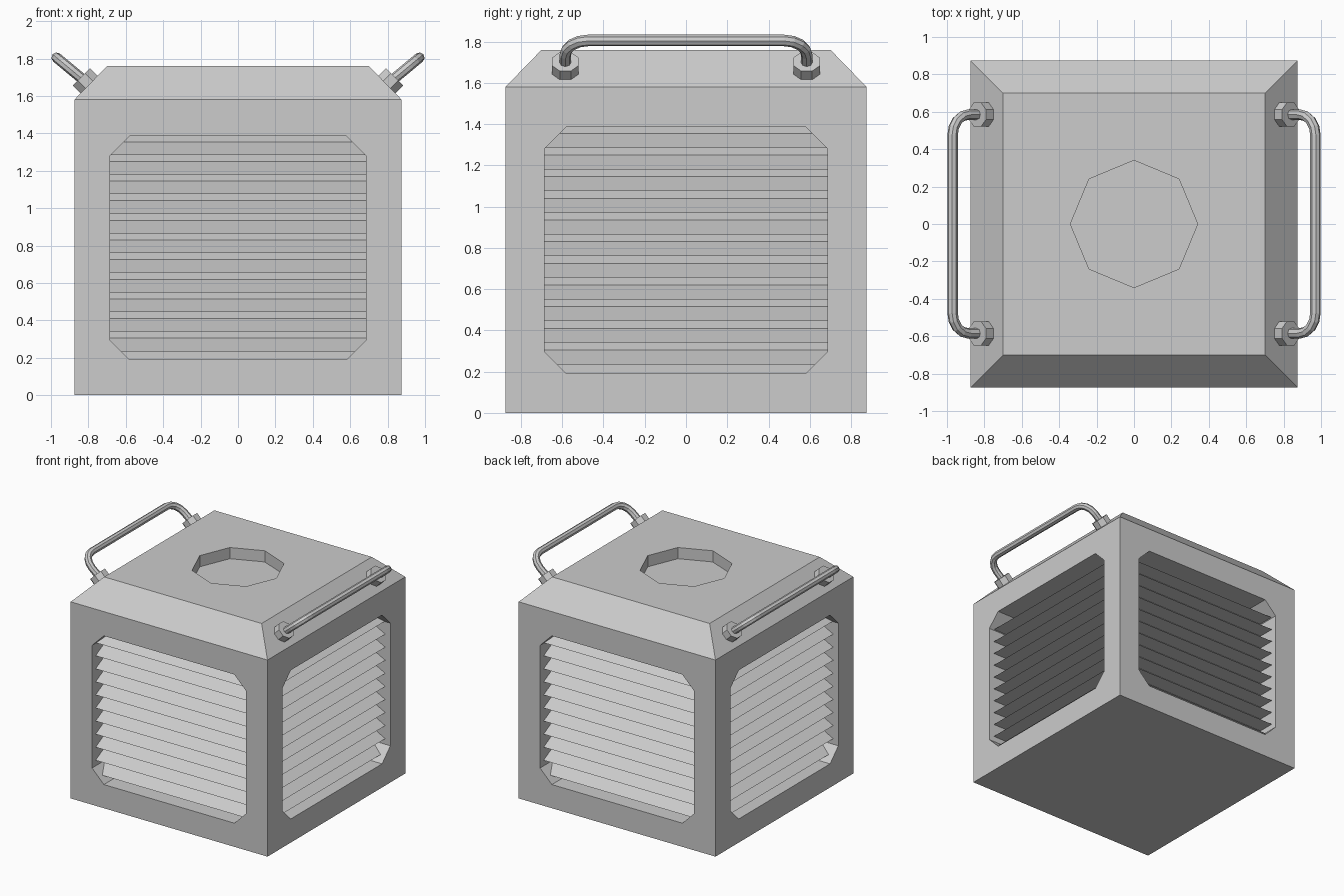
import bpy
import bmesh
from math import cos, sin, pi
from mathutils import Matrix, Vector

cube = bpy.data.objects.get("Cube")
if cube:
    bpy.data.objects.remove(cube, do_unlink=True)

# One plain metal colour
metal = bpy.data.materials.new("light grey metal")
metal.use_nodes = True
grey = (0.604, 0.604, 0.604, 1)
metal.diffuse_color = grey
metal.node_tree.nodes["Principled BSDF"].inputs["Base Color"].default_value = grey

HALF, SHOULDER, TOP, TOP_HALF = 0.875, 1.58, 1.76, 0.70
OPEN_HALF, OPEN_LOW, OPEN_HIGH, CHAMFER = 0.685, 0.19, 1.385, 0.105
DEPTH, TIP = 0.18, 0.045


def new_object(name, bm):
    bmesh.ops.recalc_face_normals(bm, faces=bm.faces)
    mesh = bpy.data.meshes.new(name)
    bm.to_mesh(mesh)
    bm.free()
    mesh.materials.append(metal)
    obj = bpy.data.objects.new(name, mesh)
    bpy.context.collection.objects.link(obj)
    return obj


def add_loft(bm, *rings):
    """Skin matching rings of points and cap both ends."""
    loops = [[bm.verts.new(p) for p in ring] for ring in rings]
    for a, b in zip(loops, loops[1:]):
        for i in range(len(a)):
            j = (i + 1) % len(a)
            bm.faces.new((a[i], a[j], b[j], b[i]))
    bm.faces.new(loops[0])
    bm.faces.new(loops[-1])


def square(h, z):
    return [(-h, -h, z), (h, -h, z), (h, h, z), (-h, h, z)]


def octagon(r, z):
    return [(r * cos(i * pi / 4), r * sin(i * pi / 4), z) for i in range(8)]


def opening(y):
    w, lo, hi, c = OPEN_HALF, OPEN_LOW, OPEN_HIGH, CHAMFER
    outline = [(-w + c, lo), (w - c, lo), (w, lo + c), (w, hi - c),
               (w - c, hi), (-w + c, hi), (-w, hi - c), (-w, lo + c)]
    return [(x, y, z) for x, z in outline]


# Casing with sloped shoulders
bm = bmesh.new()
add_loft(bm, square(HALF, 0), square(HALF, SHOULDER), square(TOP_HALF, TOP))
casing = new_object("casing", bm)

# Cutters for the four vent openings and the top well
cutters = []
for k in range(4):
    bm = bmesh.new()
    add_loft(bm, opening(-HALF - 0.1), opening(-HALF + DEPTH))
    bm.transform(Matrix.Rotation(k * pi / 2, 4, "Z"))
    cutters.append(new_object("vent_cutter", bm))
bm = bmesh.new()
add_loft(bm, octagon(0.34, TOP - 0.09), octagon(0.34, TOP + 0.1))
cutters.append(new_object("well_cutter", bm))

for cutter in cutters:
    cutter.hide_render = True
    mod = casing.modifiers.new("cut", "BOOLEAN")
    mod.operation = "DIFFERENCE"
    mod.solver = "EXACT"
    mod.object = cutter
bpy.context.view_layer.update()
graph = bpy.context.evaluated_depsgraph_get()
cut_mesh = bpy.data.meshes.new_from_object(casing.evaluated_get(graph))
casing.modifiers.clear()
casing.data = cut_mesh
for cutter in cutters:
    bpy.data.objects.remove(cutter, do_unlink=True)

# Louvre slats, wedge shaped, on all four sides
for k, side in enumerate(("front", "left", "back", "right")):
    bm = bmesh.new()
    for i in range(11):
        z = 1.285 - i * 0.105
        wedge = [(-HALF + TIP, z), (-HALF + DEPTH, z), (-HALF + DEPTH, z + 0.07)]
        add_loft(bm, *[[(x, y, h) for y, h in wedge] for x in (-OPEN_HALF, OPEN_HALF)])
    bm.transform(Matrix.Rotation(k * pi / 2, 4, "Z"))
    new_object(side + "_louvres", bm)

# Carrying handles with octagonal mounts on the sloped sides
FOOT, OUTER = Vector((0.795, 0, 1.66)), Vector((0.97, 0, 1.805))
REACH, BEND, SPAN = (OUTER - FOOT).length, 0.11, 0.585
out = (OUTER - FOOT).normalized()

half_path = [(SPAN, 0)]
for i in range(5):
    a = i * pi / 8
    half_path.append((SPAN - BEND + BEND * cos(a), REACH - BEND + BEND * sin(a)))
path = half_path + [(-y, d) for y, d in reversed(half_path)]

for sign, side in ((1, "left"), (-1, "right")):
    curve = bpy.data.curves.new(side + "_handle", "CURVE")
    curve.dimensions = "3D"
    curve.bevel_depth = 0.028
    curve.bevel_resolution = 2
    curve.use_fill_caps = True
    spline = curve.splines.new("POLY")
    spline.use_smooth = False
    spline.points.add(len(path) - 1)
    for point, (y, d) in zip(spline.points, path):
        p = FOOT + out * d
        point.co = (sign * p.x, y, p.z, 1)
    curve.materials.append(metal)
    handle = bpy.data.objects.new(side + "_handle", curve)
    bpy.context.collection.objects.link(handle)

    for y, end in ((-SPAN, "front"), (SPAN, "back")):
        bm = bmesh.new()
        add_loft(bm, octagon(0.07, -0.02), octagon(0.07, 0.06))
        bm.transform(Matrix.Rotation(pi / 8, 4, "Z"))
        bm.transform(Matrix.Translation((sign * FOOT.x, y, FOOT.z))
                     @ Matrix.Rotation(sign * pi / 4, 4, "Y"))
        new_object(side + "_" + end + "_mount", bm)
